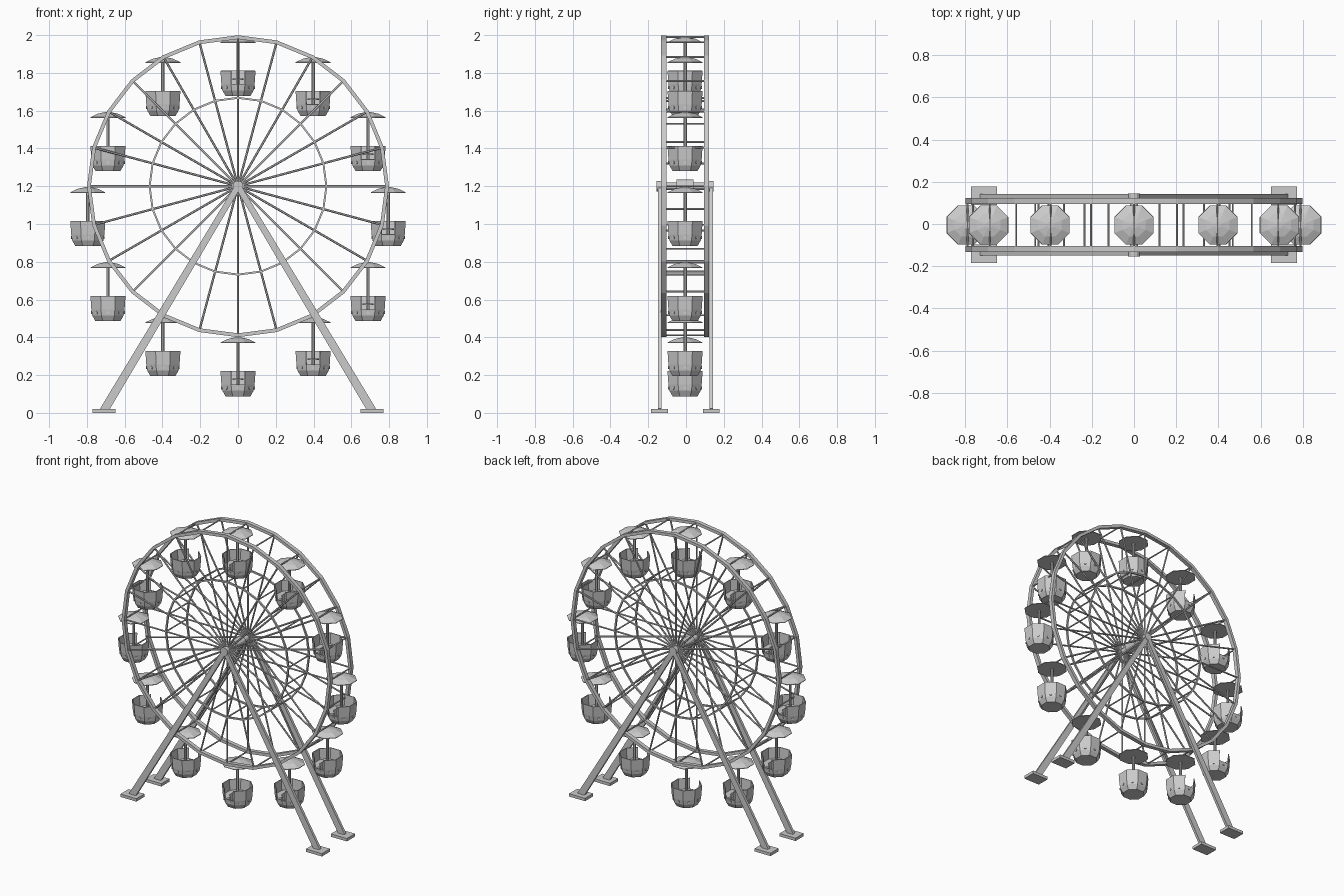
import bpy, bmesh
from math import sin, cos, pi, radians
from mathutils import Vector, Matrix

if "Cube" in bpy.data.objects:
    bpy.data.objects.remove(bpy.data.objects["Cube"])

HUB = Vector((0, -0.005, 1.2))   # wheel centre
N = 24                           # rim sides and spokes
RIM_Y = 0.113                    # half distance between the two rims


def new_object(name, bm):
    me = bpy.data.meshes.new(name)
    bm.to_mesh(me)
    bm.free()
    ob = bpy.data.objects.new(name, me)
    bpy.context.collection.objects.link(ob)
    return ob


def rod(bm, a, b, r, sides=6):
    a, b = Vector(a), Vector(b)
    d = b - a
    m = Matrix.Translation((a + b) / 2) @ d.to_track_quat('Z', 'Y').to_matrix().to_4x4()
    bmesh.ops.create_cone(bm, cap_ends=True, segments=sides, radius1=r, radius2=r,
                          depth=d.length, matrix=m)


def box(bm, centre, size):
    m = Matrix.Translation(centre) @ Matrix.Diagonal((*size, 1))
    bmesh.ops.create_cube(bm, size=1, matrix=m)


def on_wheel(i, r, y=0.0):
    t = 2 * pi * i / N
    return HUB + Vector((r * cos(t), y, r * sin(t)))


def ring(bm, radius, y, half_r, half_y):
    """Polygonal hoop with a rectangular section."""
    section = [(-half_r, -half_y), (half_r, -half_y), (half_r, half_y), (-half_r, half_y)]
    loops = [[bm.verts.new(on_wheel(i, radius + a, y + b)) for a, b in section] for i in range(N)]
    for i in range(N):
        p, q = loops[i], loops[(i + 1) % N]
        for j in range(4):
            k = (j + 1) % 4
            bm.faces.new((p[j], p[k], q[k], q[j]))
    bmesh.ops.recalc_face_normals(bm, faces=bm.faces[:])


def octagon_lathe(bm, profile, skip=()):
    """Eight-sided turned shell; profile is (apothem, z) from bottom to top."""
    rows = []
    for r, z in profile:
        r /= cos(pi / 8)
        rows.append([bm.verts.new((r * cos(radians(22.5 + 45 * k)), r * sin(radians(22.5 + 45 * k)), z))
                     for k in range(8)])
    for s in range(len(rows) - 1):
        for k in range(8):
            if (s, k) not in skip:
                n = (k + 1) % 8
                bm.faces.new((rows[s][k], rows[s][n], rows[s + 1][n], rows[s + 1][k]))
    return rows


# Wheel sides: outer rim, inner ring and spokes
for name, side in (("front", -1), ("back", 1)):
    y = side * RIM_Y
    bm = bmesh.new()
    ring(bm, 0.789, y, 0.010, 0.014)
    new_object(name + "_rim", bm)
    bm = bmesh.new()
    ring(bm, 0.468, y, 0.005, 0.006)
    new_object(name + "_inner_ring", bm)
    bm = bmesh.new()
    for i in range(N):
        rod(bm, on_wheel(i, 0.015, y), on_wheel(i, 0.785, y), 0.006)
    new_object(name + "_spokes", bm)

# Cross bars joining the two sides
bm = bmesh.new()
for i in range(N):
    for r in (0.789, 0.468):
        rod(bm, on_wheel(i, r, -RIM_Y), on_wheel(i, r, RIM_Y), 0.005)
new_object("cross_bars", bm)

# Axle, hub drum and end caps
bm = bmesh.new()
axis = Vector((0, 1, 0))
rod(bm, HUB - axis * 0.14, HUB + axis * 0.14, 0.02, 12)
rod(bm, HUB - axis * 0.045, HUB + axis * 0.045, 0.035, 12)
for s in (-1, 1):
    rod(bm, HUB + axis * s * 0.127, HUB + axis * s * 0.15, 0.028, 12)
    rod(bm, HUB + axis * s * 0.10, HUB + axis * s * 0.125, 0.024, 12)
new_object("axle", bm)

# Support legs with foot plates
for name, y in (("front", -0.14), ("back", 0.133)):
    bm = bmesh.new()
    for s in (-1, 1):
        bot, top = Vector((s * 0.71, y, 0.012)), Vector((0, y, 1.2))
        d = top - bot
        side_dir = Vector((d.z, 0, -d.x)).normalized()
        ends = []
        for p, w in ((bot, 0.023), (top, 0.016)):
            ends.append([bm.verts.new(p + side_dir * w * a + axis * 0.009 * b)
                         for a, b in ((-1, -1), (1, -1), (1, 1), (-1, 1))])
        for j in range(4):
            k = (j + 1) % 4
            bm.faces.new((ends[0][j], ends[0][k], ends[1][k], ends[1][j]))
        bm.faces.new(ends[0])
        bm.faces.new(ends[1])
    bmesh.ops.recalc_face_normals(bm, faces=bm.faces[:])
    new_object(name + "_legs", bm)
    bm = bmesh.new()
    for s in (-1, 1):
        box(bm, (s * 0.71, y, 0.01), (0.122, 0.088, 0.02))
    new_object(name + "_feet", bm)

# Gondola parts, built around the hanging point with the doorway facing -y
bm = bmesh.new()
rows = octagon_lathe(bm, [(0.092, -0.036), (0.092, -0.032), (0.055, -0.014), (0.015, -0.005)])
bm.faces.new(rows[0][::-1])
bm.faces.new(rows[-1])
canopy = new_object("canopy", bm)

bm = bmesh.new()
rod(bm, (0, 0, -0.31), (0, 0, -0.01), 0.009, 8)
rod(bm, (0, 0, -0.232), (0, 0, -0.224), 0.03, 8)
pole = new_object("pole_and_table", bm)

bm = bmesh.new()
rows = octagon_lathe(bm, [(0.066, -0.317), (0.083, -0.287), (0.088, -0.255), (0.093, -0.184)],
                     skip={(2, 5)})
bm.faces.new(rows[0][::-1])
tub = new_object("tub", bm)
mod = tub.modifiers.new("wall", 'SOLIDIFY')
mod.thickness, mod.offset = 0.006, -1

# Bench around the inside, left open at the doorway
bm = bmesh.new()
octagon_lathe(bm, [(0.048, -0.309), (0.048, -0.257), (0.084, -0.257)][::-1],
              skip={(0, 5), (1, 5)})
bmesh.ops.reverse_faces(bm, faces=bm.faces[:])
bench = new_object("bench", bm)

# Small round lamps on the lower panels
bm = bmesh.new()
for k in range(8):
    t = k * pi / 4
    u = Vector((cos(t), sin(t), 0))
    c = Vector((0, 0, -0.272))
    rod(bm, c + u * 0.08, c + u * 0.089, 0.008, 8)
lamps = new_object("lamps", bm)

# Hang twelve gondolas; those on the left half face the back
parts = [canopy, pole, tub, bench, lamps]
for g in range(12):
    pos = on_wheel(2 * g, 0.795)
    turn = pi if pos.x < -0.01 else 0
    for part in parts:
        ob = part if g == 0 else part.copy()
        if g:
            bpy.context.collection.objects.link(ob)
        ob.location = pos
        ob.rotation_euler = (0, 0, turn)
